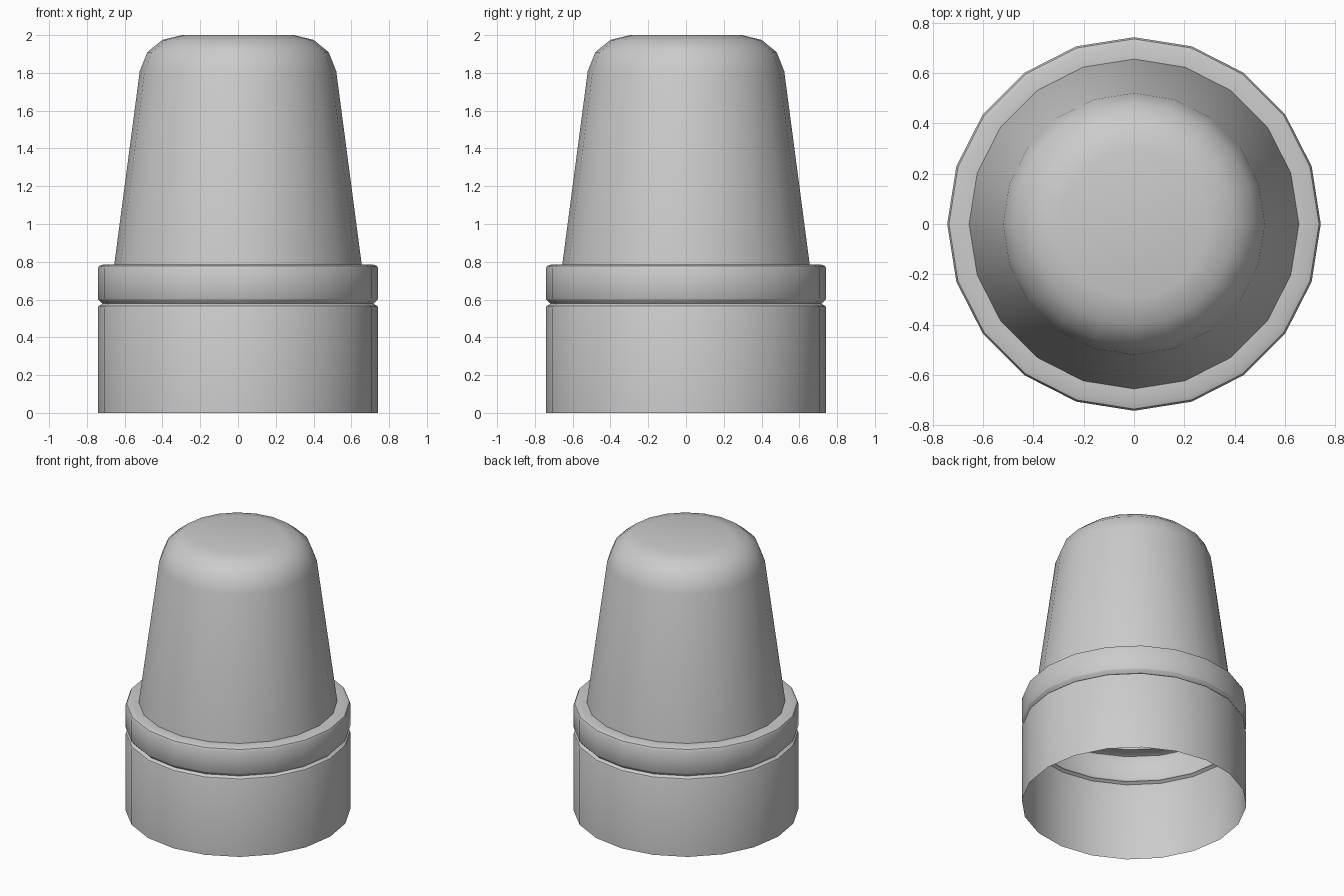
import bpy, bmesh, math

if "Cube" in bpy.data.objects:
    bpy.data.objects.remove(bpy.data.objects["Cube"])

SIDES = 20


def lathe(name, profile, cap_top=False):
    """Revolve (radius, z) points, listed bottom to top, about the z axis."""
    bm = bmesh.new()
    rings = []
    for r, z in profile:
        rings.append([bm.verts.new((r * math.cos(2 * math.pi * i / SIDES),
                                    r * math.sin(2 * math.pi * i / SIDES), z))
                      for i in range(SIDES)])
    for low, high in zip(rings, rings[1:]):
        for i in range(SIDES):
            j = (i + 1) % SIDES
            bm.faces.new((low[i], low[j], high[j], high[i]))
    if cap_top:
        bm.faces.new(rings[-1])
    mesh = bpy.data.meshes.new(name)
    bm.to_mesh(mesh)
    bm.free()
    obj = bpy.data.objects.new(name, mesh)
    bpy.context.collection.objects.link(obj)
    bpy.ops.object.select_all(action='DESELECT')
    obj.select_set(True)
    bpy.context.view_layer.objects.active = obj
    bpy.ops.object.shade_smooth_by_angle(angle=math.radians(35))
    return obj


# Open-bottomed collar with a narrow groove and a ledge on top
lathe("collar", [(0.742, 0), (0.742, 0.555), (0.738, 0.565), (0.718, 0.578),
                 (0.738, 0.598), (0.742, 0.605), (0.742, 0.765),
                 (0.735, 0.778), (0.715, 0.785), (0.655, 0.785)])

# Tapered hollow cap with a rounded top
lathe("cap", [(0.655, 0.785), (0.52, 1.81), (0.48, 1.91),
              (0.40, 1.975), (0.295, 2.0)], cap_top=True)
